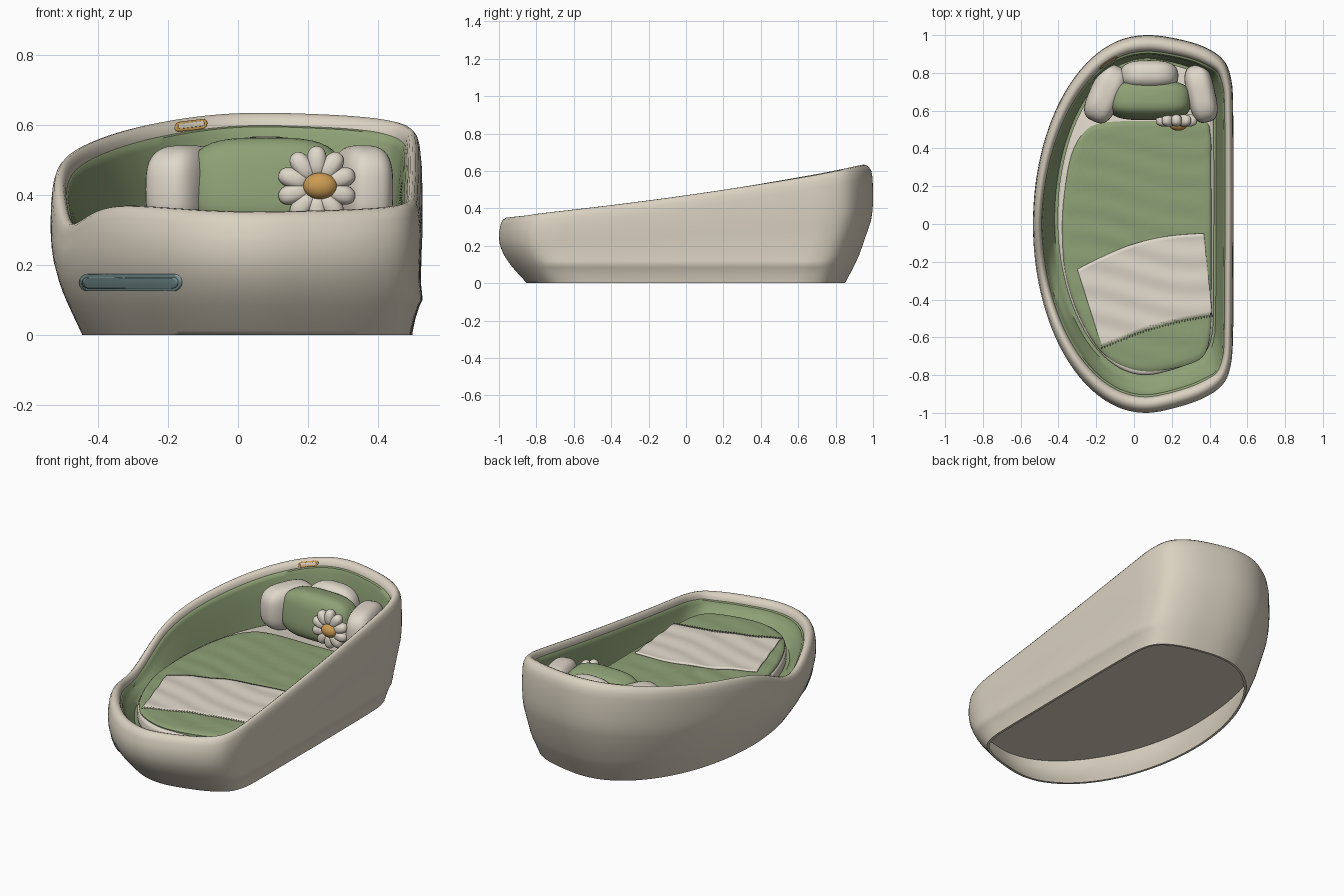
import bpy, bmesh, math
from mathutils import Vector, Matrix
from mathutils.bvhtree import BVHTree

if "Cube" in bpy.data.objects:
    bpy.data.objects.remove(bpy.data.objects["Cube"])


def material(name, rgb):
    m = bpy.data.materials.new(name)
    m.diffuse_color = (*rgb, 1)
    m.use_nodes = True
    m.node_tree.nodes["Principled BSDF"].inputs["Base Color"].default_value = m.diffuse_color
    return m


CREAM = material("warm cream", (0.70, 0.64, 0.53))
GREEN = material("sage green", (0.27, 0.355, 0.18))
LINEN = material("pale linen", (0.74, 0.68, 0.59))
GOLD = material("honey gold", (0.60, 0.33, 0.085))
TEAL = material("dusty teal", (0.26, 0.39, 0.39))
DARK = material("deep teal", (0.21, 0.33, 0.335))


def make(name, verts, faces, mat, angle=50):
    me = bpy.data.meshes.new(name)
    me.from_pydata([tuple(v) for v in verts], [], faces)
    me.materials.append(mat)
    ob = bpy.data.objects.new(name, me)
    bpy.context.collection.objects.link(ob)
    bpy.ops.object.select_all(action='DESELECT')
    ob.select_set(True)
    bpy.context.view_layer.objects.active = ob
    bpy.ops.object.shade_smooth_by_angle(angle=math.radians(angle))
    return ob


def smooth_loop(pts, steps=6):
    """Closed Catmull-Rom curve through the points."""
    out, n = [], len(pts)
    p = [Vector(q) for q in pts]
    for i in range(n):
        a, b, c, d = p[i - 1], p[i], p[(i + 1) % n], p[(i + 2) % n]
        for s in range(steps):
            t = s / steps
            out.append(0.5 * (2 * b + (c - a) * t + (2 * a - 5 * b + 4 * c - d) * t * t
                              + (3 * b - a - 3 * c + d) * t ** 3))
    return out


def loft(name, rings, mat, cap_start=False, cap_end=False, angle=50):
    n = len(rings[0])
    verts = [v for r in rings for v in r]
    faces = [(k * n + i, k * n + (i + 1) % n, (k + 1) * n + (i + 1) % n, (k + 1) * n + i)
             for k in range(len(rings) - 1) for i in range(n)]
    if cap_start:
        faces.append(tuple(reversed(range(n))))
    if cap_end:
        faces.append(tuple(range((len(rings) - 1) * n, len(rings) * n)))
    return make(name, verts, faces, mat, angle)


# D-shaped plan of the bed (half ellipse on the curved side) and its outward normals
head_side = [(0.525, -0.3), (0.527, 0), (0.527, 0.3), (0.525, 0.6), (0.516, 0.76), (0.472, 0.87), (0.36, 0.943),
             (0.2, 0.986)]
curved = [(0.06 - 0.595 * math.sin(a), math.cos(a)) for a in [math.pi * k / 14 for k in range(15)]]
foot_side = [(0.2, -0.978), (0.36, -0.925), (0.47, -0.85), (0.514, -0.74), (0.523, -0.58)]
PLAN = smooth_loop(head_side + curved + foot_side, 5)
N = len(PLAN)
NORM = []
for i in range(N):
    t = (PLAN[(i + 1) % N] - PLAN[i - 1]).normalized()
    NORM.append(Vector((t.y, -t.x)))


def rim(p):
    """Rim height: rises to the head, with an entry dip on the curved side."""
    h = 0.470 + 0.141 * p.y + 0.023 * p.y ** 2
    side = min(max((0.1 - p.x) / 0.4, 0), 1)
    return h - 0.11 * side * math.exp(-((p.y + 0.3) / 0.28) ** 2)


def wall_point(i, z, bump=0.0, thick=0.0):
    """Outer wall: narrow foot flaring to the full plan; bump swells the straight side."""
    p = PLAN[i]
    f = min(z / rim(p) / 0.7, 1)
    base = Vector((0.887 * p.x + 0.03, 0.85 * p.y))
    q = base.lerp(p, math.sin(math.pi / 2 * f)) - NORM[i] * thick
    return Vector((q.x + bump * max(0, NORM[i].x) ** 6, q.y, z))


def inset(i, w, drop):
    """Point near the rim, w = share of the rim width inward, drop below the rim."""
    q = PLAN[i] - NORM[i] * w * (0.045 + 0.04 * abs(NORM[i].y))
    return Vector((q.x, q.y, rim(PLAN[i]) - drop))


def box_map(p, x0, x1, y0, y1, z):
    return Vector((x0 + (p.x + 0.535) / 1.062 * (x1 - x0), y0 + (p.y + 1) / 2 * (y1 - y0), z))


# Shell, hollow underneath
rings = [[wall_point(i, 0.215, 0, 0.014) for i in range(N)]]
for z in (0.16, 0.1, 0.05, 0):
    rings.append([wall_point(i, z, 0, 0.014) for i in range(N)])
for z, b in ((0, 0), (0.012, 0), (0.05, 0.003), (0.085, 0.01), (0.1, 0.016), (0.12, 0.012), (0.15, 0.005)):
    rings.append([wall_point(i, z, b) for i in range(N)])
for f in (0.52, 0.6, 0.68, 0.76):
    rings.append([wall_point(i, f * rim(PLAN[i])) for i in range(N)])
for w, d in ((0.03, 0.07), (0.11, 0.035), (0.25, 0.013), (0.43, 0.002), (0.62, 0),
             (0.8, 0.006), (0.93, 0.018), (1.0, 0.034), (1.02, 0.06)):
    rings.append([inset(i, w, d) for i in range(N)])
shell = loft("bed_shell", rings, CREAM, cap_start=True)

# Padded liner: soft lip, sloping wall and floor
floor = [box_map(p, -0.42, 0.435, -0.82, 0.875, 0.228) for p in PLAN]
lip = [inset(i, 1.22, 0.06) for i in range(N)]
rings = [[inset(i, 0.99, 0.036) for i in range(N)], [inset(i, 1.13, 0.04) for i in range(N)], lip]
for t in (0.35, 0.7, 1):
    rings.append([a.lerp(b, t) for a, b in zip(lip, floor)])
liner = loft("padded_liner", rings, GREEN, cap_end=True)

# Mattress with rounded edge
rings = []
for g, z in ((0, 0.235), (0, 0.275), (0.006, 0.287), (0.016, 0.291)):
    rings.append([box_map(p, -0.405 + g, 0.425 - g, -0.8 + g, 0.862 - g, z) for p in PLAN])
loft("mattress", rings, LINEN, cap_end=True)

# Green quilt on the mattress, gently rippled
QUILT = smooth_loop([(0.41, -0.3), (0.41, 0), (0.408, 0.3), (0.405, 0.47), (0.36, 0.545), (0.1, 0.545),
                     (-0.13, 0.54), (-0.25, 0.5), (-0.33, 0.37), (-0.37, 0.15), (-0.38, -0.05),
                     (-0.36, -0.28), (-0.285, -0.5), (-0.18, -0.67), (-0.05, -0.755), (0.1, -0.78),
                     (0.3, -0.74), (0.385, -0.67), (0.41, -0.5)], 5)


def ripple(x, y):
    return 0.003 * math.sin(45 * y + 3 * math.sin(5 * x)) + 0.0012 * math.sin(24 * x + 9 * y)


rings = []
for s in [1, 1, 0.985] + [0.95 - 0.06 * k for k in range(15)]:
    z = (0.284, 0.297, 0.304)[len(rings)] if len(rings) < 3 else 0.307
    ring = []
    for p in QUILT:
        x, y = 0.02 + (p.x - 0.02) * s, -0.1 + (p.y + 0.1) * s
        ring.append(Vector((x, y, z + (ripple(x, y) if s < 0.96 else 0))))
    rings.append(ring)
loft("quilt", rings, GREEN, cap_end=True)

# Linen throw across the quilt, fringed on its foot edge
nu, nv = 80, 24
verts = []
for j in range(nv + 1):
    v = j / nv
    for i in range(nu + 1):
        u = i / nu
        a = Vector((-0.30 + 0.67 * u, -0.24 + 0.19 * u + 0.05 * math.sin(math.pi * u)))
        b = Vector((-0.17 + 0.585 * u, -0.65 + 0.17 * u + 0.025 * math.sin(math.pi * u)))
        p = a.lerp(b, v)
        if j == nv:
            p.y += 0.03 * (i % 2) - 0.015
        verts.append((p.x, p.y, 0.314 + ripple(p.x, p.y)))
W = nu + 1
faces = [(j * W + i, (j + 1) * W + i, (j + 1) * W + i + 1, j * W + i + 1)
         for j in range(nv) for i in range(nu)]
throw = make("throw_blanket", verts, faces, LINEN)
sol = throw.modifiers.new("thickness", 'SOLIDIFY')
sol.thickness, sol.offset = 0.009, -1


# Soft cushions as rounded-box ellipsoids
def cushion(name, loc, half, mat, power=1.0, rot=(0, 0, 0)):
    bm = bmesh.new()
    bmesh.ops.create_uvsphere(bm, u_segments=36, v_segments=20, radius=1)
    for v in bm.verts:
        v.co = Vector([math.copysign(abs(c) ** power, c) * h for c, h in zip(v.co, half)])
    turn = Matrix.Rotation(rot[2], 4, 'Z') @ Matrix.Rotation(rot[1], 4, 'Y') @ Matrix.Rotation(rot[0], 4, 'X')
    bm.transform(Matrix.Translation(loc) @ turn)
    me = bpy.data.meshes.new(name)
    for p in bm.faces:
        p.smooth = True
    bm.to_mesh(me)
    bm.free()
    me.materials.append(mat)
    bpy.context.collection.objects.link(bpy.data.objects.new(name, me))


cushion("back_cushion", (0.08, 0.785, 0.435), (0.155, 0.08, 0.132), LINEN, 0.75, (-0.1, 0, 0))
cushion("left_cushion", (-0.15, 0.69, 0.415), (0.085, 0.16, 0.126), LINEN, 0.65, (0, 0, -0.42))
cushion("right_cushion", (0.355, 0.69, 0.415), (0.075, 0.155, 0.126), LINEN, 0.65, (0, 0, 0.22))
cushion("green_pillow", (0.08, 0.655, 0.425), (0.222, 0.1, 0.136), GREEN, 0.62, (-0.15, 0, 0))

# Flower cushion facing the foot end
C = Vector((0.225, 0.548, 0.425))
for k in range(10):
    a = 2 * math.pi * k / 10 + math.pi / 2
    cushion("flower_petal", C + Vector((math.cos(a), 0, math.sin(a))) * 0.068,
            (0.046, 0.032, 0.029), LINEN, 0.85, (0, -a, 0))
cushion("flower_centre", C + Vector((0.01, -0.02, 0)), (0.049, 0.034, 0.038), GOLD)

# Thin plates that follow the shell surface
sv = [v.co.copy() for v in shell.data.vertices]
sn = len(sv)
tree = BVHTree.FromPolygons(sv + [v.co.copy() for v in liner.data.vertices],
                            [tuple(p.vertices) for p in shell.data.polygons]
                            + [tuple(sn + k for k in p.vertices) for p in liner.data.polygons])


def plate(name, cx, cz, hw, hh, lift, mat, slope=0):
    nx, nz, vs = 30, 8, []
    for j in range(nz + 1):
        v = -math.cos(math.pi * j / nz)
        for i in range(nx + 1):
            u = 2 * i / nx - 1
            x = cx + u * (hw - hh * (1 - math.sqrt(max(0, 1 - v * v))))
            z = cz + v * hh + slope * (x - cx)
            hit, nor, _, _ = tree.ray_cast(Vector((x, -3, z)), Vector((0, 1, 0)))
            if nor.y > 0:
                nor = -nor
            vs.append(hit + nor * lift)
    w = nx + 1
    fs = [(j * w + i, j * w + i + 1, (j + 1) * w + i + 1, (j + 1) * w + i)
          for j in range(nz) for i in range(nx)]
    ob = make(name, vs, fs, mat)
    m = ob.modifiers.new("thickness", 'SOLIDIFY')
    m.thickness, m.offset = 0.006, -1


plate("front_panel_frame", -0.305, 0.15, 0.146, 0.024, 0.003, TEAL)
plate("front_panel", -0.305, 0.15, 0.136, 0.015, 0.005, DARK)
plate("head_tag_frame", -0.135, 0.597, 0.046, 0.013, 0.004, GOLD, 0.12)
plate("head_tag", -0.135, 0.597, 0.037, 0.006, 0.006, CREAM, 0.12)
